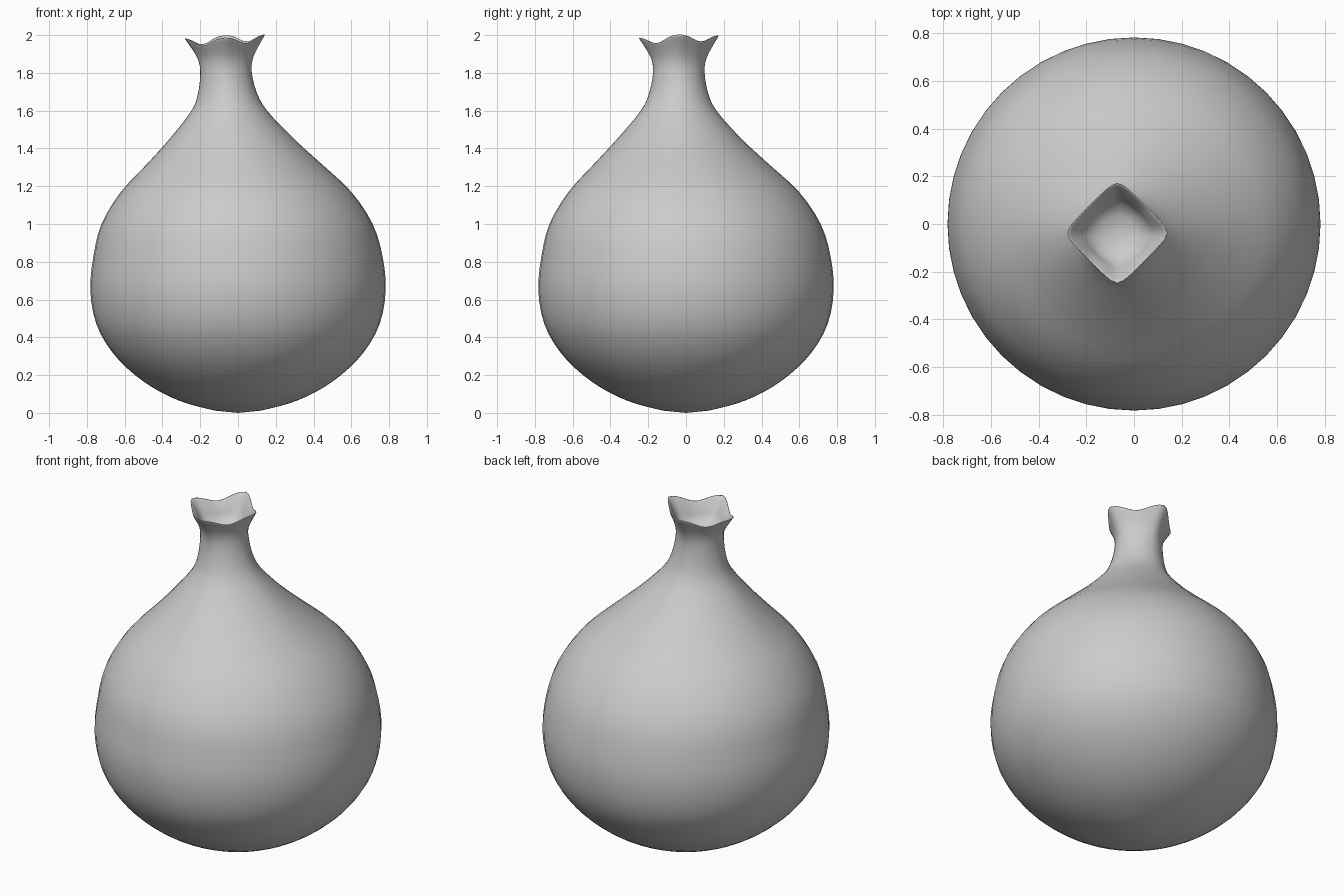
import bpy, bmesh, math

if "Cube" in bpy.data.objects:
    bpy.data.objects.remove(bpy.data.objects["Cube"])

SEG = 48
STEPS = 3

# Rings from base to lip, then down into the cup:
# z, radius, squareness (0 round, 1 rounded diamond), centre x, centre y, lip wave
ROWS = [
    (0.012, 0.12, 0, 0, 0, 0),
    (0.05, 0.27, 0, 0, 0, 0),
    (0.11, 0.41, 0, 0, 0, 0),
    (0.20, 0.545, 0, 0, 0, 0),
    (0.32, 0.665, 0, 0, 0, 0),
    (0.47, 0.75, 0, 0, 0, 0),
    (0.65, 0.782, 0, 0, 0, 0),
    (0.83, 0.765, 0, 0, 0, 0),
    (1.00, 0.718, 0, -0.005, -0.005, 0),
    (1.17, 0.61, 0, -0.01, -0.012, 0),
    (1.32, 0.46, 0.05, -0.02, -0.025, 0),
    (1.45, 0.33, 0.1, -0.033, -0.035, 0),
    (1.60, 0.20, 0.12, -0.046, -0.039, 0),
    (1.70, 0.154, 0.12, -0.056, -0.039, 0),
    (1.81, 0.136, 0.15, -0.064, -0.038, 0),
    (1.88, 0.148, 0.45, -0.067, -0.038, 0.2),
    (1.94, 0.180, 0.8, -0.069, -0.038, 0.6),
    (1.988, 0.210, 1, -0.070, -0.038, 1),
    (1.985, 0.200, 1, -0.070, -0.038, 1),
    (1.93, 0.162, 0.8, -0.069, -0.038, 0.5),
    (1.88, 0.130, 0.5, -0.068, -0.038, 0.2),
    (1.845, 0.085, 0.2, -0.067, -0.038, 0),
    (1.83, 0.03, 0, -0.066, -0.038, 0),
]


def smooth_rows(rows):
    """Catmull-Rom interpolation between the rings."""
    out = []
    for i in range(len(rows) - 1):
        a, b, c, d = (rows[max(0, min(len(rows) - 1, i + k))] for k in (-1, 0, 1, 2))
        for s in range(STEPS):
            t = s / STEPS
            out.append([0.5 * (2 * q + (r - p) * t + (2 * p - 5 * q + 4 * r - u) * t * t
                               + (3 * q - p - 3 * r + u) * t ** 3)
                        for p, q, r, u in zip(a, b, c, d)])
    out.append(list(rows[-1]))
    return out


def diamond(t, e=0.12):
    """Rounded diamond radius, 1 at its four corners."""
    soft = lambda v: math.sqrt(v * v + e * e)
    return (soft(1) + e) / (soft(math.cos(t)) + soft(math.sin(t)))


# Bulb with neck, flared lip and hollow mouth
bm = bmesh.new()
rings = []
for z, r, w, cx, cy, wave in smooth_rows(ROWS):
    ring = []
    for i in range(SEG):
        t = 2 * math.pi * i / SEG
        rr = r * (1 - w + w * diamond(t))
        dz = wave * (-0.018 * (1 - math.cos(4 * t)) + 0.01 * math.cos(t) + 0.006 * math.sin(t))
        ring.append(bm.verts.new((cx + rr * math.cos(t), cy + rr * math.sin(t), z + dz)))
    rings.append(ring)
for a, b in zip(rings, rings[1:]):
    for i in range(SEG):
        j = (i + 1) % SEG
        bm.faces.new((a[i], a[j], b[j], b[i]))

# Closed base and mouth floor
base = bm.verts.new((0, 0, 0))
floor = bm.verts.new((-0.066, -0.038, 1.828))
for i in range(SEG):
    j = (i + 1) % SEG
    bm.faces.new((base, rings[0][j], rings[0][i]))
    bm.faces.new((floor, rings[-1][i], rings[-1][j]))
bmesh.ops.recalc_face_normals(bm, faces=bm.faces)
for f in bm.faces:
    f.smooth = True

mesh = bpy.data.meshes.new("bulb")
bm.to_mesh(mesh)
bm.free()
bpy.context.collection.objects.link(bpy.data.objects.new("bulb", mesh))
